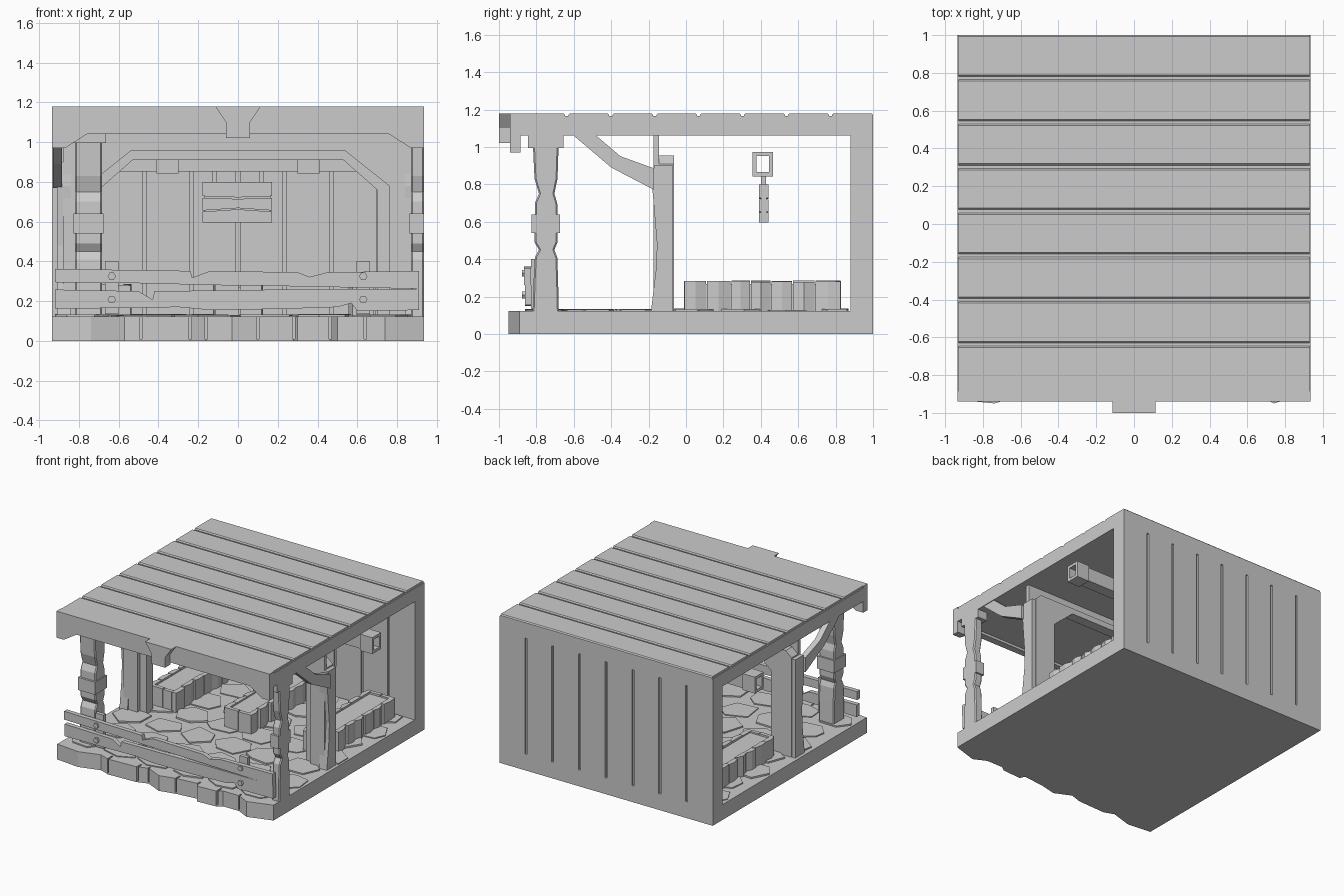
import bpy, bmesh, math, random
from mathutils import Vector

if "Cube" in bpy.data.objects:
    bpy.data.objects.remove(bpy.data.objects["Cube"])
rng = random.Random(7)

grey = bpy.data.materials.new("plain grey")
grey.use_nodes = True
tone = (0.6, 0.6, 0.6, 1)
grey.diffuse_color = tone
grey.node_tree.nodes["Principled BSDF"].inputs["Base Color"].default_value = tone


def finish(bm, name):
    bmesh.ops.recalc_face_normals(bm, faces=bm.faces)
    mesh = bpy.data.meshes.new(name)
    bm.to_mesh(mesh)
    bm.free()
    mesh.materials.append(grey)
    obj = bpy.data.objects.new(name, mesh)
    bpy.context.collection.objects.link(obj)
    return obj


def add_prism(bm, pts, axis, lo, hi):
    """Extrude a 2D outline along an axis; outline is (y,z), (x,z) or (x,y)."""
    place = {"x": lambda p: (lo, *p), "y": lambda p: (p[0], lo, p[1]), "z": lambda p: (*p, lo)}[axis]
    step = Vector([(hi - lo) * (axis == a) for a in "xyz"])
    face = bm.faces.new([bm.verts.new(place(p)) for p in pts])
    made = bmesh.ops.extrude_face_region(bm, geom=[face])["geom"]
    bmesh.ops.translate(bm, vec=step, verts=[v for v in made if isinstance(v, bmesh.types.BMVert)])


def add_box(bm, x0, x1, y0, y1, z0, z1):
    add_prism(bm, [(x0, y0), (x1, y0), (x1, y1), (x0, y1)], "z", z0, z1)


def prism(name, pts, axis, lo, hi):
    bm = bmesh.new()
    add_prism(bm, pts, axis, lo, hi)
    return finish(bm, name)


def boxes(name, items):
    bm = bmesh.new()
    for b in items:
        add_box(bm, *b)
    return finish(bm, name)


def cut(obj, cutter):
    cutter.hide_render = True
    mod = obj.modifiers.new("cut", "BOOLEAN")
    mod.operation = "DIFFERENCE"
    mod.object = cutter
    bpy.context.view_layer.update()
    done = bpy.data.meshes.new_from_object(obj.evaluated_get(bpy.context.evaluated_depsgraph_get()))
    obj.modifiers.clear()
    obj.data = done
    bpy.data.objects.remove(cutter)


def mirrored(half):
    """Close a right-hand outline with its left-hand copy."""
    return half + [(-x, z) for x, z in reversed(half)]


W = 0.935
PITCH = 0.235

# Floor with a ragged stone front edge
front = [(-W, -0.93), (-0.74, -0.95), (-0.57, -0.9), (-0.49, -0.93), (-0.25, -0.92), (-0.16, -0.89),
         (-0.03, -0.95), (0.1, -0.92), (0.28, -0.9), (0.3, -0.94), (0.46, -0.93), (0.5, -0.9),
         (0.64, -0.9), (0.74, -0.95), (W, -0.89)]
prism("floor", front + [(W, 1), (-W, 1)], "z", 0, 0.122)

# Front edge joints
joints = boxes("joint_cutter", [(x - 0.006, x + 0.006, -1, -0.87, 0.01, 0.2)
                                for x in (-0.49, -0.24, -0.16, 0.1, 0.28, 0.465, 0.64)])
cut(bpy.data.objects["floor"], joints)

# Paving slabs
bm = bmesh.new()
for row in range(7):
    for col in range(6):
        cx = -0.75 + col * 0.3 + (row % 2) * 0.07 - 0.03
        cy = -0.76 + row * 0.26
        n = rng.choice((5, 6, 6, 7))
        turn = rng.random()
        ring = []
        for i in range(n):
            a = math.tau * (i + turn + rng.uniform(-0.15, 0.15)) / n
            r = rng.uniform(0.12, 0.155)
            ring.append((max(-0.92, min(0.92, cx + r * 1.05 * math.cos(a))),
                         max(-0.86, min(0.87, cy + r * 0.9 * math.sin(a)))))
        add_prism(bm, ring, "z", 0.12, rng.uniform(0.128, 0.136))
finish(bm, "paving_slabs")

# Back wall with slots on both faces
wall = boxes("back_wall", [(-W, W, 0.88, 1, 0.122, 1.06)])
slots = boxes("slot_cutter", [(k * PITCH - 0.009, k * PITCH + 0.009, y, y + 0.03, 0.13, 1.05)
                              for k in range(-3, 4) for y in (0.865, 0.985)])
cut(wall, slots)

# Roof slab and planks
boxes("roof_slab", [(-W, W, -0.94, 1, 1.06, 1.165)])
bm = bmesh.new()
for k in range(8):
    y0 = max(-0.94, -0.87 + k * PITCH + 0.006)
    y1 = 1 if k == 7 else -0.64 + k * PITCH - 0.006
    if k == 0:
        y0 = -0.94
    profile = [(y0, 1.165), (y1, 1.165), (y1, 1.172), (y1 - 0.008, 1.18), (y0 + 0.008, 1.18), (y0, 1.172)]
    add_prism(bm, profile, "x", -W + 0.006, W - 0.006)
finish(bm, "roof_planks")

# Front fascia and keystone
prism("fascia", mirrored([(W, 1.18), (W, 0.97), (0.87, 0.97), (0.76, 1.04)]), "y", -0.94, -0.885)
prism("keystone", mirrored([(0.115, 1.18), (0.06, 1.1), (0.06, 1.02)]), "y", -1, -0.93)

# Front posts, each with chipped edges, a band and a cap
CHIPS = [(0.122, 0), (0.3, 0.006), (0.41, 0.012), (0.45, 0.034), (0.49, 0.01), (0.7, 0.012),
         (0.75, 0.034), (0.83, 0.01), (1.0, 0.002)]
for name, x0, x1 in (("right", -0.82, -0.685), ("left", 0.87, W)):
    cy, h = -0.75, 0.07
    bm = bmesh.new()
    add_prism(bm, [(cy - h + d, z) for z, d in CHIPS]
              + [(cy + h - 0.7 * d, z) for z, d in reversed(CHIPS)], "x", x0, x1)
    bmesh.ops.bevel(bm, geom=[e for e in bm.edges if abs(e.verts[0].co.x - e.verts[1].co.x) < 1e-4
                              and abs(e.verts[0].co.z - e.verts[1].co.z) > 0.01],
                    offset=0.008, segments=1, affect="EDGES")
    finish(bm, name + "_post")
    out = min(W, x1 + 0.008)
    boxes(name + "_post_band", [(x0 - 0.008, out, -0.825, -0.675, 0.54, 0.64)])
    boxes(name + "_post_cap", [(x0 - 0.02, min(W, x1 + 0.02), -0.845, -0.655, 0.995, 1.06)])

# Partition board with an arched opening, and the thicker frame behind it
prism("partition_board", mirrored([(0.88, 0.122), (0.88, 1.06)])[:2] + [(-0.88, 1.06), (-0.88, 0.122)]
      + [(-0.76, 0.122), (-0.76, 0.78), (-0.54, 0.955), (0.54, 0.955), (0.76, 0.78), (0.76, 0.122)],
      "y", -0.175, -0.145)
prism("arch_frame", [(0.88, 0.122), (0.88, 0.91), (0.83, 0.955), (-0.83, 0.955), (-0.88, 0.91),
                     (-0.88, 0.122), (-0.7, 0.122), (-0.7, 0.76), (-0.53, 0.91), (0.53, 0.91),
                     (0.7, 0.76), (0.7, 0.122)], "y", -0.145, -0.065)

# Side columns with curved fronts, and braces up to the roof
column = [(-0.187, 0.122), (-0.16, 0.35), (-0.155, 0.48), (-0.18, 0.78), (-0.17, 0.9),
          (-0.07, 0.9), (-0.07, 0.122)]
brace = [(-0.6, 1.06), (-0.4, 0.89), (-0.17, 0.77), (-0.17, 0.885), (-0.35, 0.95), (-0.48, 1.06)]
for name, s in (("right", -1), ("left", 1)):
    prism(name + "_column", column, "x", s * 0.84, s * 0.91)
    prism(name + "_brace", brace, "x", s * 0.885, s * 0.93)

# Hollow crossbeam with collars
def tube(bm, x0, x1, grow):
    y0, y1, z0, z1, t = 0.365 - grow, 0.455 + grow, 0.853 - grow, 0.963 + grow, 0.012 + grow
    for b in ((y0, y1, z0, z0 + t), (y0, y1, z1 - t, z1),
              (y0, y0 + t, z0 + t, z1 - t), (y1 - t, y1, z0 + t, z1 - t)):
        add_box(bm, x0, x1, *b)


bm = bmesh.new()
tube(bm, -0.9, 0.9, 0)
finish(bm, "crossbeam")
bm = bmesh.new()
for c in (-0.875, -0.355, 0.355, 0.875):
    tube(bm, c - 0.055, c + 0.055, 0.01)
finish(bm, "beam_collars")

# Hanging sign made of three cracked boards
bm = bmesh.new()
add_box(bm, -0.17, 0.165, 0.4, 0.43, 0.6, 0.795)
for z0, z1, bend in ((0.595, 0.65, 0.012), (0.656, 0.72, -0.006), (0.728, 0.8, -0.006)):
    lo = 0 if z0 < 0.6 else (0.012 if z0 < 0.7 else -0.006)
    hi = bend if z1 < 0.79 else 0
    add_prism(bm, [(-0.178, z0), (0, z0 + lo), (0.172, z0), (0.172, z1), (0, z1 + hi), (-0.178, z1)],
              "y", 0.39, 0.44)
finish(bm, "hanging_sign")
boxes("sign_hangers", [(x - 0.012, x + 0.012, 0.402, 0.428, 0.79, 0.86) for x in (-0.12, 0.12)])

# Long stone planters with blocky rims
for name, cx in (("right", -0.66), ("middle", 0), ("left", 0.68)):
    bm = bmesh.new()
    add_box(bm, cx - 0.095, cx + 0.095, 0.01, 0.81, 0.12, 0.268)
    marks = [-0.01, 0.11, 0.24, 0.345, 0.455, 0.57, 0.69, 0.83]
    for y0, y1 in zip(marks, marks[1:]):
        for s in (-1, 1):
            a, b = (rng.uniform(0.1, 0.125) for _ in "ab")
            add_prism(bm, [(cx + s * 0.085, y0 + 0.003), (cx + s * a, y0 + 0.003),
                           (cx + s * 0.125, (y0 + y1) / 2),
                           (cx + s * b, y1 - 0.003), (cx + s * 0.085, y1 - 0.003)],
                      "z", 0.12, rng.uniform(0.277, 0.286))
    for y0, y1 in ((-0.01, 0.02), (0.8, 0.83)):
        add_box(bm, cx - 0.085, cx + 0.005, y0, y1, 0.12, 0.283)
        add_box(bm, cx + 0.01, cx + 0.085, y0, y1, 0.12, 0.28)
    finish(bm, name + "_planter")

# Broken front rails, cleats and hex bolts
prism("upper_rail", [(-0.92, 0.295), (-0.5, 0.29), (-0.1, 0.28), (0.1, 0.278), (0.4, 0.272), (0.91, 0.262),
                     (0.91, 0.352), (0.45, 0.345), (0.36, 0.322), (0.3, 0.345), (-0.14, 0.352),
                     (-0.23, 0.318), (-0.24, 0.352), (-0.92, 0.362)], "y", -0.865, -0.83)
prism("lower_rail", [(-0.92, 0.162), (-0.5, 0.166), (-0.3, 0.17), (-0.15, 0.156), (0.2, 0.16), (0.5, 0.17),
                     (0.57, 0.19), (0.6, 0.15), (0.91, 0.155), (0.91, 0.262), (0.3, 0.26), (0, 0.255),
                     (-0.42, 0.25), (-0.43, 0.208), (-0.5, 0.25), (-0.92, 0.258)], "y", -0.86, -0.825)
boxes("rail_cleats", [(c - 0.035, c + 0.035, -0.83, -0.8, 0.135, 0.402) for c in (-0.635, 0.63)])
bm = bmesh.new()
for c in (-0.635, 0.63):
    for z in (0.325, 0.208):
        hexagon = [(c + 0.021 * math.cos(i * math.pi / 3), z + 0.021 * math.sin(i * math.pi / 3)) for i in range(6)]
        add_prism(bm, hexagon, "y", -0.878, -0.855)
finish(bm, "rail_bolts")
